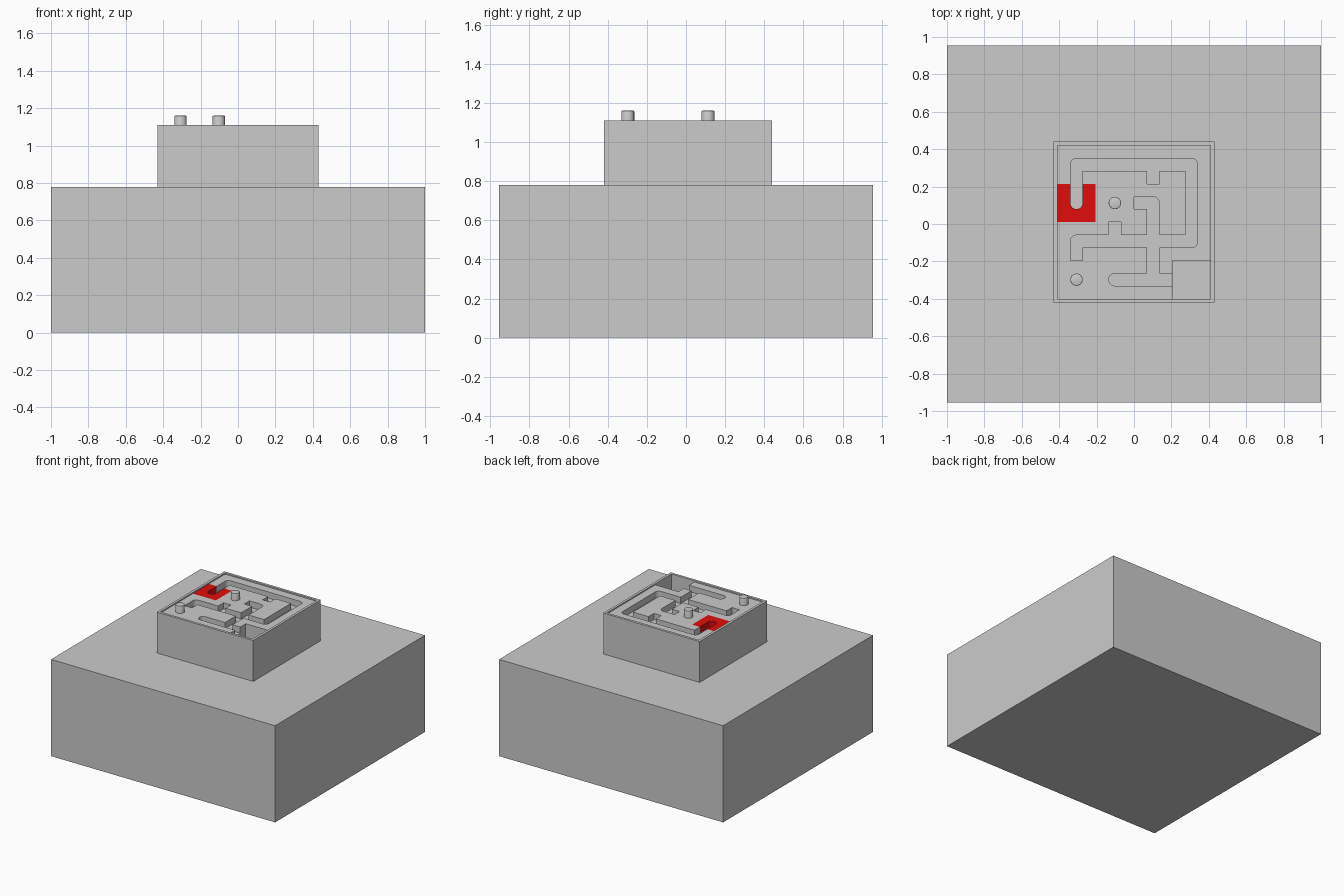
import bpy, bmesh, math

if "Cube" in bpy.data.objects:
    bpy.data.objects.remove(bpy.data.objects["Cube"])

T = 0.205            # tile pitch
H = T / 2            # half tile
W = 0.033            # half groove width
CY = 0.01            # puzzle centre in y
BASE_Z, FLOOR_Z, GROOVE_Z, TILE_Z, RIM_Z, PEG_Z = 0.78, 0.80, 1.05, 1.10, 1.11, 1.16

# Groove openings per tile; "o" = plain tile with peg, None = empty slot
LAYOUT = [
    ["ES", "EW", "EWS", "WS"],
    ["N", "o", "WS", "NS"],
    ["ES", "ENW", "ENWS", "NW"],
    ["o", "E", "ENW", None],
]
RED_TILE = (1, 0)


def finish(name, bm, smooth=False):
    bmesh.ops.recalc_face_normals(bm, faces=bm.faces)
    mesh = bpy.data.meshes.new(name)
    bm.to_mesh(mesh)
    bm.free()
    ob = bpy.data.objects.new(name, mesh)
    bpy.context.collection.objects.link(ob)
    if smooth:
        bpy.ops.object.select_all(action='DESELECT')
        bpy.context.view_layer.objects.active = ob
        ob.select_set(True)
        bpy.ops.object.shade_smooth_by_angle(angle=math.radians(30))
    return ob


def prism(bm, pts, z0, z1):
    lo = [bm.verts.new((x, y, z0)) for x, y in pts]
    hi = [bm.verts.new((x, y, z1)) for x, y in pts]
    bm.faces.new(lo[::-1])
    bm.faces.new(hi)
    for i in range(len(pts)):
        j = (i + 1) % len(pts)
        bm.faces.new((lo[i], lo[j], hi[j], hi[i]))


def box(bm, x0, x1, y0, y1, z0, z1):
    prism(bm, [(x0, y0), (x1, y0), (x1, y1), (x0, y1)], z0, z1)


def quadrant(a_open, b_open):
    """Outline of a quarter tile beside the groove, in local axes a, b."""
    if a_open and b_open:
        return [(W, W), (H, W), (H, H), (W, H)]
    if a_open:
        return [(0, W), (H, W), (H, H), (0, H)]
    if b_open:
        return [(W, 0), (H, 0), (H, H), (W, H)]
    arc = [(W * math.sin(i * math.pi / 16), W * math.cos(i * math.pi / 16)) for i in range(9)]
    return arc + [(H, 0), (H, H), (0, H)]


def grooved_top(bm, cx, cy, openings):
    dirs = "ENWS"
    axes = [(1, 0), (0, 1), (-1, 0), (0, -1)]
    for k in range(4):
        n = (k + 1) % 4
        (ax, ay), (bx, by) = axes[k], axes[n]
        pts = quadrant(dirs[k] in openings, dirs[n] in openings)
        prism(bm, [(cx + a * ax + b * bx, cy + a * ay + b * by) for a, b in pts], GROOVE_Z, TILE_Z)


def peg(cx, cy):
    bm = bmesh.new()
    n = 32
    prism(bm, [(cx + W * math.cos(2 * math.pi * i / n), cy + W * math.sin(2 * math.pi * i / n))
               for i in range(n)], GROOVE_Z, PEG_Z)
    rim = [e for e in bm.edges if all(v.co.z > PEG_Z - 1e-4 for v in e.verts)]
    bmesh.ops.bevel(bm, geom=rim, offset=0.004, segments=2, profile=0.5, affect='EDGES')
    finish("peg", bm, True)


# Large plinth
bm = bmesh.new()
box(bm, -1, 1, -0.955, 0.955, 0, BASE_Z)
finish("plinth", bm)

# Tray floor and rim
I, O = 2 * T, 0.43
bm = bmesh.new()
box(bm, -I, I, CY - I, CY + I, BASE_Z, FLOOR_Z)
for s in (-1, 1):
    x0, x1 = sorted((s * I, s * O))
    box(bm, x0, x1, CY - O, CY + O, BASE_Z, RIM_Z)
    box(bm, -I, I, CY + x0, CY + x1, BASE_Z, RIM_Z)
finish("tray", bm)

# Sliding tiles: solid bodies, grooved tops, pegs
bodies, tops, red_top = bmesh.new(), bmesh.new(), bmesh.new()
for r, row in enumerate(LAYOUT):
    for c, openings in enumerate(row):
        if openings is None:
            continue
        cx, cy = (c - 1.5) * T, CY + (1.5 - r) * T
        box(bodies, cx - H, cx + H, cy - H, cy + H, FLOOR_Z, GROOVE_Z)
        if openings == "o":
            box(tops, cx - H, cx + H, cy - H, cy + H, GROOVE_Z, TILE_Z)
            peg(cx, cy)
        else:
            grooved_top(red_top if (r, c) == RED_TILE else tops, cx, cy, openings)
finish("tile_bodies", bodies)
finish("tile_tops", tops, True)
red = finish("red_tile_top", red_top, True)

# Red tile colour
mat = bpy.data.materials.new("red")
mat.diffuse_color = (0.75, 0.004, 0.004, 1)
mat.use_nodes = True
mat.node_tree.nodes["Principled BSDF"].inputs["Base Color"].default_value = mat.diffuse_color
red.data.materials.append(mat)
